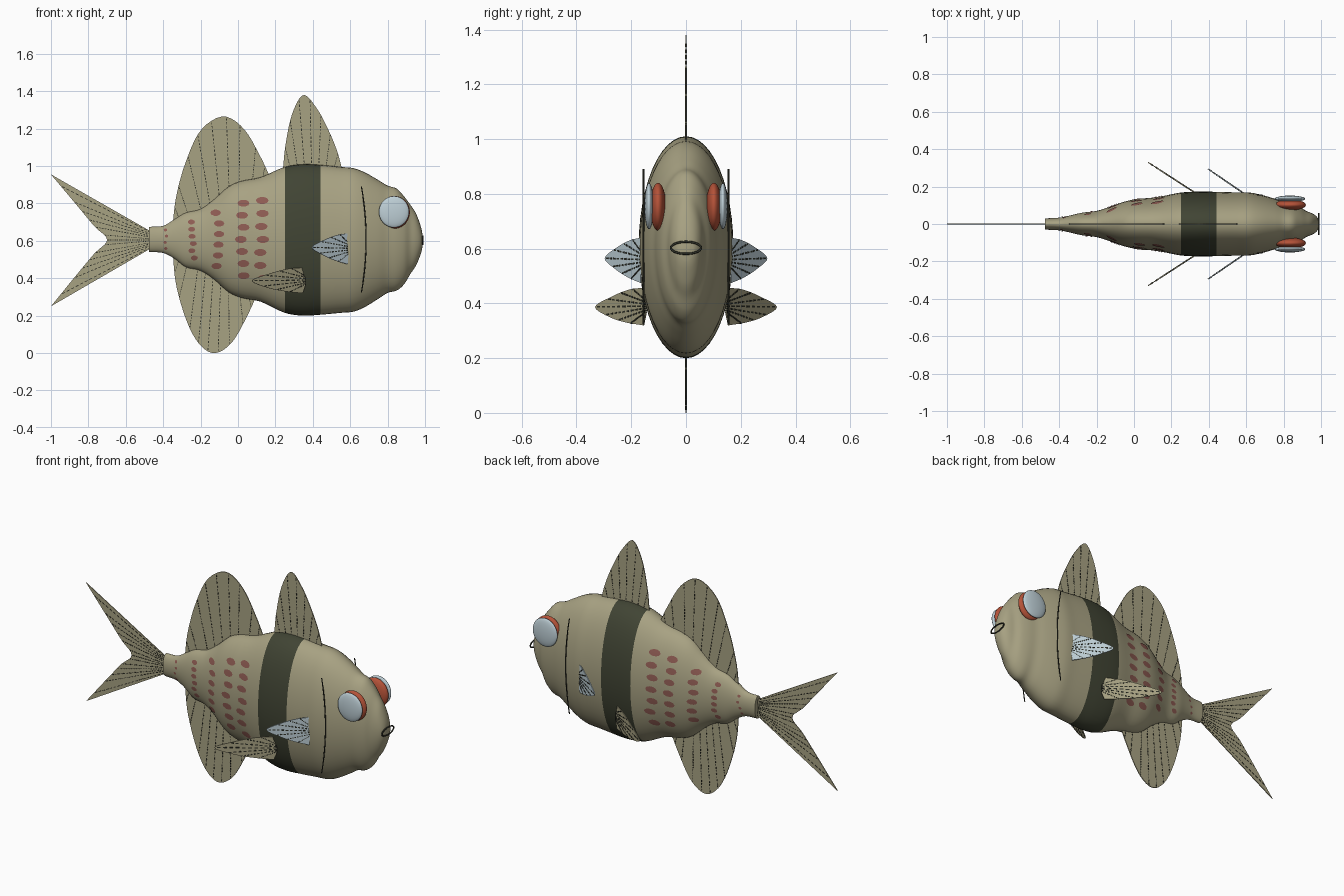
import bpy, bmesh, math, random
from mathutils import Vector

if "Cube" in bpy.data.objects:
    bpy.data.objects.remove(bpy.data.objects["Cube"])

random.seed(4)

def mat(name, r, g, b):
    m = bpy.data.materials.new(name)
    m.diffuse_color = (r, g, b, 1)
    m.use_nodes = True
    m.node_tree.nodes["Principled BSDF"].inputs["Base Color"].default_value = m.diffuse_color
    return m

OLIVE = mat("olive", .39, .36, .225)
BAND = mat("dark_green", .052, .058, .034)
SPOT = mat("dull_red", .27, .105, .085)
RED = mat("orange_red", .46, .085, .04)
PALE = mat("pale_blue", .52, .63, .68)
LINE = mat("ink", .03, .032, .022)

def obj(name, bm, mats, smooth=True):
    bmesh.ops.recalc_face_normals(bm, faces=bm.faces[:])
    for f in bm.faces:
        f.smooth = smooth
    me = bpy.data.meshes.new(name)
    bm.to_mesh(me)
    bm.free()
    for m in mats:
        me.materials.append(m)
    o = bpy.data.objects.new(name, me)
    bpy.context.collection.objects.link(o)
    return o

# Body stations: x, top z, bottom z, half width
ST = [(-.475, .675, .54, .03), (-.40, .68, .535, .034), (-.34, .715, .505, .046), (-.28, .75, .46, .06),
      (-.20, .77, .44, .07), (-.13, .82, .395, .092), (-.05, .89, .325, .12), (.02, .92, .295, .134),
      (.12, .94, .275, .143), (.25, .995, .215, .168), (.35, 1.01, .20, .173), (.44, 1.006, .205, .172),
      (.55, .995, .215, .169), (.62, .988, .222, .168), (.68, .965, .247, .156), (.75, .925, .29, .136),
      (.80, .895, .322, .117), (.85, .878, .335, .105), (.89, .835, .37, .09), (.92, .795, .42, .07),
      (.95, .75, .465, .058), (.97, .70, .51, .046), (.983, .655, .55, .03), (.988, .62, .585, .012)]

def slope(i, k):
    a, b = ST[max(i - 1, 0)], ST[min(i + 1, len(ST) - 1)]
    return (b[k] - a[k]) / (b[0] - a[0])

def section(x):
    """Top, bottom and half width of the body at x, smoothly interpolated."""
    i = 0
    while i < len(ST) - 2 and x > ST[i + 1][0]:
        i += 1
    a, b = ST[i], ST[i + 1]
    d = b[0] - a[0]
    t = (x - a[0]) / d
    return [(2*t**3 - 3*t*t + 1) * a[k] + (t**3 - 2*t*t + t) * d * slope(i, k)
            + (3*t*t - 2*t**3) * b[k] + (t**3 - t*t) * d * slope(i + 1, k) for k in (1, 2, 3)]

# Body with the dark band between two loops
bm = bmesh.new()
N, rings = 48, []
xs = [a[0] + (b[0] - a[0]) * j / 4 for a, b in zip(ST, ST[1:]) for j in range(4)] + [ST[-1][0]]
for x in xs:
    t, b, w = section(x)
    rings.append([bm.verts.new((x, w * math.cos(2*math.pi*k/N), (t + b)/2 + (t - b)/2 * math.sin(2*math.pi*k/N)))
                  for k in range(N)])
for r, s in zip(rings, rings[1:]):
    for k in range(N):
        f = bm.faces.new((r[k], r[(k+1) % N], s[(k+1) % N], s[k]))
        f.material_index = int(.25 < f.calc_center_median().x < .44)
bm.faces.new(rings[0])
bm.faces.new(rings[-1])
body = obj("body", bm, [OLIVE, BAND])
bpy.context.view_layer.objects.active = body
body.select_set(True)
bpy.ops.object.shade_smooth_by_angle(angle=math.radians(60))

# Scale spots laid onto the flanks
bm = bmesh.new()
for cx, rx, rz, rows in ((-.38, .009, .008, 4), (-.24, .019, .013, 6), (-.11, .028, .017, 6),
                         (.02, .032, .019, 7), (.13, .034, .019, 7)):
    t, b, w = section(cx)
    for side in (-1, 1):
        for i in range(rows):
            x0 = cx + random.uniform(-.012, .012)
            z0 = (t + b)/2 + (t - b)/2 * (-.62 + 1.24 * i / (rows - 1))
            def on_body(x, z):
                t, b, w = section(x)
                u = (z - (t + b)/2) / ((t - b)/2)
                return bm.verts.new((x, side * (w * math.sqrt(max(0, 1 - u*u)) + .003), z))
            c = on_body(x0, z0)
            ring = [on_body(x0 + rx * math.cos(k*math.pi/5), z0 + rz * math.sin(k*math.pi/5)) for k in range(10)]
            for k in range(10):
                bm.faces.new((c, ring[k], ring[(k+1) % 10]))
obj("scale_spots", bm, [SPOT])

# Fins: a sheet between a base line and an outline, with dashed rays
def spline(pts, n):
    P = [Vector(p) for p in pts]
    P = [2*P[0] - P[1]] + P + [2*P[-1] - P[-2]]
    out = []
    for j in range(n + 1):
        u = j / n * (len(pts) - 1)
        i = min(int(u), len(pts) - 2)
        t = u - i
        a, b, c, d = P[i:i + 4]
        out.append(.5 * (2*b + (c - a)*t + (2*a - 5*b + 4*c - d)*t*t + (3*b - a - 3*c + d)*t**3))
    return out

def slab(name, bm, m, thick):
    o = obj(name, bm, [m], False)
    s = o.modifiers.new("thickness", 'SOLIDIFY')
    s.thickness, s.offset = thick, 0

def fin(name, base, outline, m, place, rays, dashes, width=.004):
    n = 32
    A, B = spline(base, n), spline(outline, n)
    bm = bmesh.new()
    va, vb = [bm.verts.new(place(*p)) for p in A], [bm.verts.new(place(*p)) for p in B]
    for i in range(n):
        bm.faces.new((va[i], va[i+1], vb[i+1], vb[i]))
    slab(name, bm, m, .005)
    bm = bmesh.new()
    for r in range(rays):
        i = round((r + 1) * n / (rays + 1))
        d = B[i] - A[i]
        s = Vector((-d.y, d.x)).normalized() * width / 2
        for k in range(dashes):
            p, q = A[i] + d * (k / dashes), A[i] + d * ((k + .6) / dashes)
            bm.faces.new([bm.verts.new(place(*v)) for v in (p - s, q - s, q + s, p + s)])
    slab(name + "_rays", bm, LINE, .008)

mid = lambda x, z: (x, 0, z)
fin("front_dorsal_fin", [(.26, .93), (.53, .93)],
    [(.24, .98), (.255, 1.12), (.29, 1.28), (.35, 1.38), (.42, 1.31), (.48, 1.2), (.53, 1.08), (.56, .97)],
    OLIVE, mid, 7, 20)
fin("rear_dorsal_fin", [(-.34, .64), (.16, .84)],
    [(-.35, .68), (-.33, .84), (-.28, 1.02), (-.2, 1.19), (-.08, 1.265), (.03, 1.2), (.12, 1.05), (.185, .91)],
    OLIVE, mid, 9, 24)
fin("anal_fin", [(-.34, .56), (.08, .36)],
    [(-.35, .55), (-.33, .36), (-.27, .16), (-.2, .04), (-.12, 0), (-.03, .06), (.05, .2), (.105, .32)],
    OLIVE, mid, 9, 24)
fin("tail_fin", [(-.465, .65), (-.465, .56)],
    [(-1, .955), (-.87, .80), (-.77, .68), (-.70, .605), (-.77, .53), (-.87, .41), (-1, .25)],
    OLIVE, mid, 13, 20)

# Paired fins, swept back and outward; t runs from root to tip
for side, tag in ((-1, "right"), (1, "left")):
    def pectoral(t, z):
        return (.585 - .19 * t, side * (.165 + .13 * t), z)
    def pelvic(t, z):
        return (.345 - .27 * t, side * (.155 + .175 * t), z)
    fin(tag + "_pectoral_fin", [(-.02, .60), (-.02, .52)],
        [(0, .64), (.3, .63), (.65, .605), (1, .565), (.7, .525), (.35, .495), (0, .475)],
        PALE, pectoral, 7, 10, .006)
    fin(tag + "_pelvic_fin", [(-.05, .42), (-.05, .36)],
        [(0, .457), (.3, .45), (.65, .425), (1, .387), (.7, .35), (.35, .33), (0, .32)],
        OLIVE, pelvic, 7, 10, .006)

# Eyes: red globe with a pale outer lens
def ellipsoid(name, loc, radii, m):
    bm = bmesh.new()
    bmesh.ops.create_uvsphere(bm, u_segments=32, v_segments=20, radius=1)
    for v in bm.verts:
        v.co = Vector(loc) + Vector(a * b for a, b in zip(v.co, radii))
    obj(name, bm, [m])

for side, tag in ((-1, "right"), (1, "left")):
    ellipsoid(tag + "_eye", (.836, side * .102, .753), (.083, .029, .087), RED)
    ellipsoid(tag + "_eye_lens", (.834, side * .135, .755), (.081, .017, .084), PALE)

# Drawn lines: mouth ring and gill arcs
def wire(name, pts, radius, closed=False):
    c = bpy.data.curves.new(name, 'CURVE')
    c.dimensions, c.bevel_depth, c.bevel_resolution = '3D', radius, 2
    s = c.splines.new('POLY')
    s.points.add(len(pts) - 1)
    for p, q in zip(s.points, pts):
        p.co = (*q, 1)
    s.use_cyclic_u = closed
    c.materials.append(LINE)
    bpy.context.collection.objects.link(bpy.data.objects.new(name, c))

ring = [2 * math.pi * k / 40 for k in range(40)]
wire("mouth", [(.988, .055 * math.cos(a), .603 + .022 * math.sin(a)) for a in ring], .004, True)
for side, tag in ((-1, "right"), (1, "left")):
    wire(tag + "_gill_line", [(.685 - .025 * u * u, side * .155, .607 + .283 * u)
                              for u in [k / 12 - 1 for k in range(25)]], .003)
